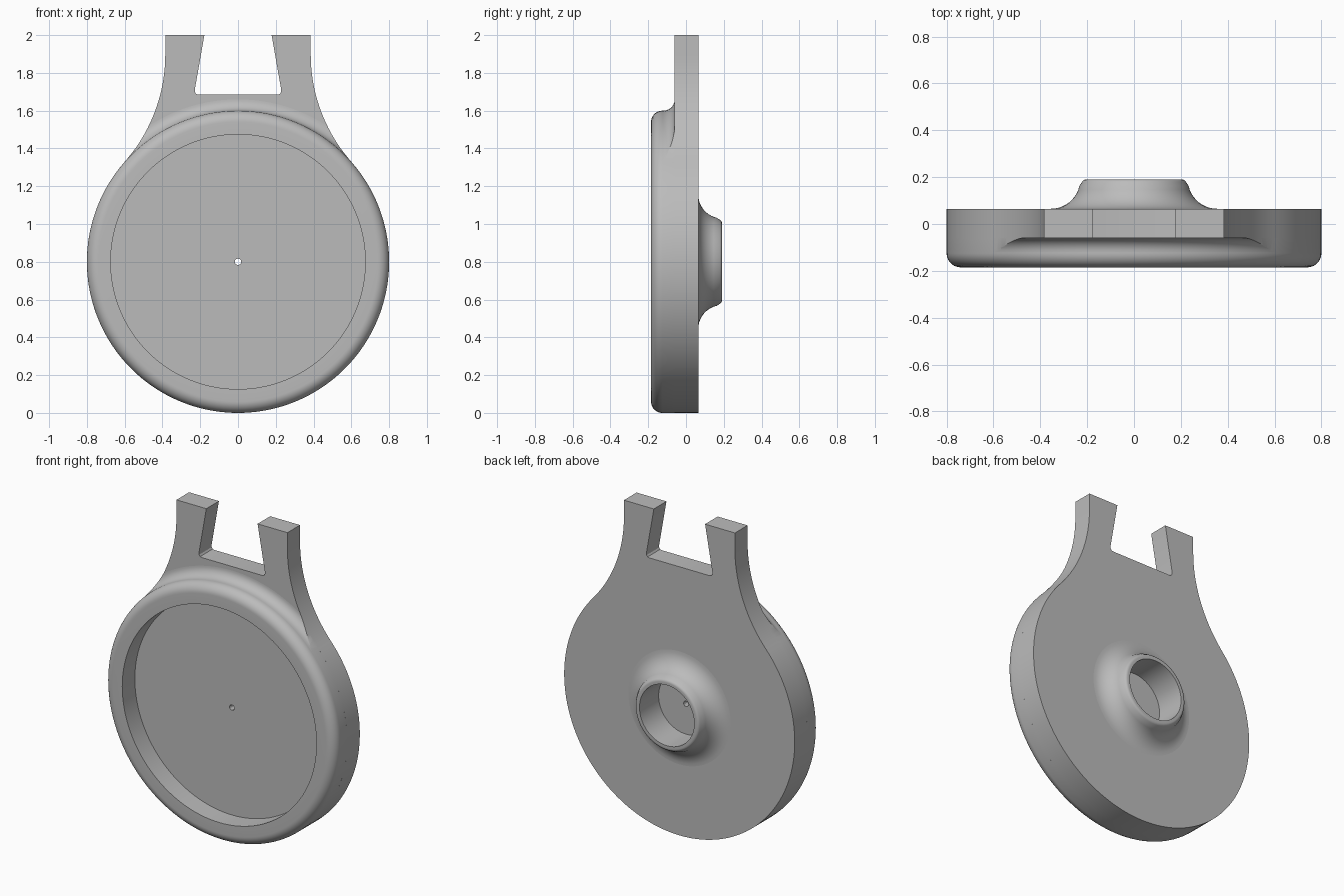
import bpy, bmesh
from math import sin, cos, pi, atan2, radians

cube = bpy.data.objects.get("Cube")
if cube:
    bpy.data.objects.remove(cube)

CZ, R = 0.8, 0.8            # disc centre height and radius
FRONT, FACE, BACK = -0.185, -0.06, 0.065
SEG = 128

grey = bpy.data.materials.new("plain grey")
grey.use_nodes = True
colour = (0.5, 0.5, 0.5, 1)
grey.diffuse_color = colour
grey.node_tree.nodes["Principled BSDF"].inputs["Base Color"].default_value = colour


def make(name, bm):
    bmesh.ops.recalc_face_normals(bm, faces=bm.faces)
    mesh = bpy.data.meshes.new(name)
    bm.to_mesh(mesh)
    bm.free()
    mesh.materials.append(grey)
    obj = bpy.data.objects.new(name, mesh)
    bpy.context.collection.objects.link(obj)
    return obj


def activate(obj):
    bpy.ops.object.select_all(action='DESELECT')
    obj.select_set(True)
    bpy.context.view_layer.objects.active = obj


def smooth(obj):
    activate(obj)
    bpy.ops.object.shade_smooth_by_angle(angle=radians(30))


def prism(name, outline, y0, y1):
    bm = bmesh.new()
    rings = [[bm.verts.new((x, y, z)) for x, z in outline] for y in (y0, y1)]
    for ring in rings:
        bm.faces.new(ring)
    n = len(outline)
    for i in range(n):
        j = (i + 1) % n
        bm.faces.new((rings[0][i], rings[0][j], rings[1][j], rings[1][i]))
    return make(name, bm)


def lathe(name, profile, seg=SEG):
    """Spin a closed (radius, y) profile about the disc axis."""
    bm = bmesh.new()
    rings = [[bm.verts.new((r * cos(2 * pi * k / seg), y, CZ + r * sin(2 * pi * k / seg)))
              for r, y in profile] for k in range(seg)]
    n = len(profile)
    for k in range(seg):
        a, b = rings[k], rings[(k + 1) % seg]
        for i in range(n):
            j = (i + 1) % n
            bm.faces.new((a[i], a[j], b[j], b[i]))
    return make(name, bm)


def boolean(obj, cutter, operation):
    mod = obj.modifiers.new(operation.title(), 'BOOLEAN')
    mod.operation, mod.object, mod.solver = operation, cutter, 'EXACT'
    activate(obj)
    bpy.ops.object.modifier_apply(modifier=mod.name)
    bpy.data.objects.remove(cutter)


def arc(cx, cy, r, a0, a1, n=10):
    return [(cx + r * cos(a0 + (a1 - a0) * i / n), cy + r * sin(a0 + (a1 - a0) * i / n))
            for i in range(n + 1)]


def mirrored(half):
    return half + [(-x, z) for x, z in reversed(half)]


# Outline: round disc sweeping tangentially up into two prongs
SWEEP, ARM = 0.86, 0.385
cx = ARM + SWEEP
cz = CZ + ((R + SWEEP) ** 2 - cx ** 2) ** 0.5
tangent = atan2(cz - CZ, cx)
shoulder = arc(cx, cz, SWEEP, pi + tangent, pi, 20)
disc_edge = arc(0, CZ, R, -pi / 2, tangent, 60)[1:-1]
notch = [(0.178, 2.0), (0.229, 1.71), (0.228, 1.698), (0.221, 1.688), (0.21, 1.685)]
half = disc_edge + shoulder + [(ARM, 2.0)] + notch
plate = prism("back_plate", mirrored(half) + [(0, CZ - R)], FACE, BACK)

# Blind socket in the back and a pin hole through its floor
BORE = 0.19
boolean(plate, lathe("socket_cutter", [(0.0001, 0), (BORE, 0), (BORE, 0.3), (0.0001, 0.3)], 64),
        'DIFFERENCE')
bpy.ops.mesh.primitive_cylinder_add(vertices=12, radius=0.017, depth=1,
                                    location=(0, 0, CZ), rotation=(pi / 2, 0, 0))
boolean(plate, bpy.context.object, 'DIFFERENCE')
smooth(plate)

# Raised front rim with a rounded outer edge
RECESS, ROUND = 0.674, 0.06
rim = lathe("front_rim", [(RECESS, FACE + 0.02), (RECESS, FRONT)]
            + arc(R - ROUND, FRONT + ROUND, ROUND, -pi / 2, 0)
            + [(R, FACE), (R - 0.02, FACE + 0.02)])
smooth(rim)

# Hollow fillet between rim and prongs, trimmed to the plate outline
fillet = lathe("rim_fillet", [(0.75, FACE + 0.01), (0.75, FACE - ROUND)]
               + arc(R + ROUND, FACE - ROUND, ROUND, pi, pi / 2)
               + [(R + ROUND, FACE + 0.01)])
boolean(fillet, prism("fillet_cutter", mirrored(shoulder + [(ARM, 2.0)]), -0.3, 0.3), 'INTERSECT')
smooth(fillet)

# Flared collar around the socket
TOP = 0.19
collar = lathe("back_collar", [(BORE, BACK - 0.01), (0.35, BACK - 0.01)]
               + arc(0.355, BACK + 0.125, 0.125, -pi / 2, -pi * 0.93)
               + arc(0.205, TOP - 0.02, 0.02, pi * 0.1, pi / 2, 5)
               + [(BORE, TOP)], 64)
smooth(collar)
